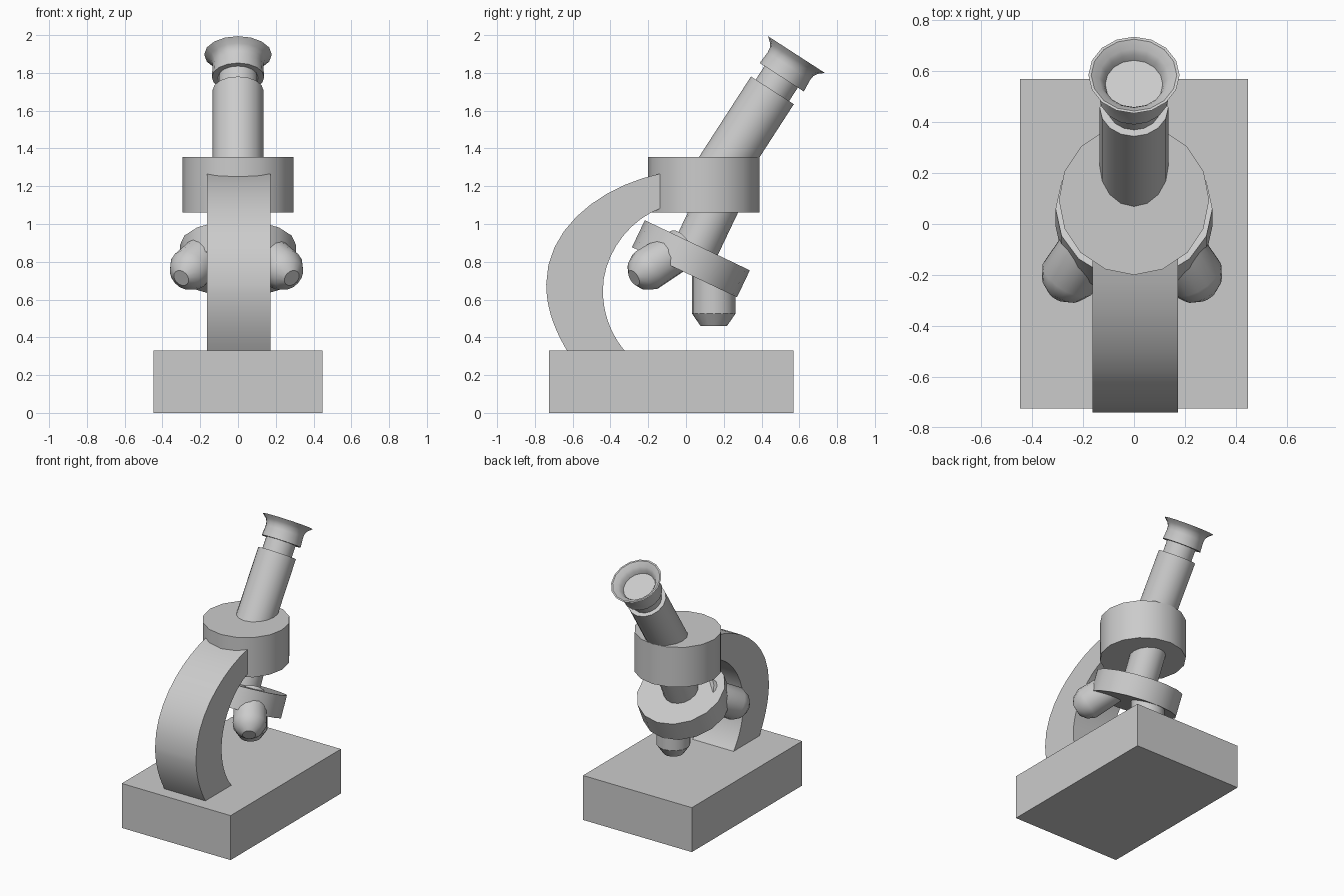
import bpy, bmesh, math
from mathutils import Vector
from mathutils.geometry import interpolate_bezier

if "Cube" in bpy.data.objects:
    bpy.data.objects.remove(bpy.data.objects["Cube"])


def finish(bm, name):
    bmesh.ops.recalc_face_normals(bm, faces=bm.faces)
    mesh = bpy.data.meshes.new(name)
    bm.to_mesh(mesh)
    bm.free()
    ob = bpy.data.objects.new(name, mesh)
    bpy.context.collection.objects.link(ob)
    bpy.ops.object.select_all(action='DESELECT')
    ob.select_set(True)
    bpy.context.view_layer.objects.active = ob
    bpy.ops.object.shade_smooth_by_angle(angle=math.radians(30))
    return ob


def lathe(name, origin, axis, profile, sides=16):
    """Turned solid: profile is (radius, distance along axis), capped at both ends."""
    bm = bmesh.new()
    rings = [[bm.verts.new((r * math.cos(2 * math.pi * i / sides),
                            r * math.sin(2 * math.pi * i / sides), t))
              for i in range(sides)] for r, t in profile]
    for a, b in zip(rings, rings[1:]):
        for i in range(sides):
            j = (i + 1) % sides
            bm.faces.new((a[i], a[j], b[j], b[i]))
    bm.faces.new(rings[0])
    bm.faces.new(rings[-1])
    ob = finish(bm, name)
    ob.rotation_mode = 'QUATERNION'
    ob.rotation_quaternion = Vector((0, 0, 1)).rotation_difference(Vector(axis).normalized())
    ob.location = origin
    return ob


def prism(name, outline, x0, x1):
    """Side outline in (y, z), extruded from x0 to x1."""
    bm = bmesh.new()
    face = bm.faces.new([bm.verts.new((x0, y, z)) for y, z in outline])
    new = bmesh.ops.extrude_face_region(bm, geom=[face])
    bmesh.ops.translate(bm, vec=(x1 - x0, 0, 0),
                        verts=[v for v in new['geom'] if isinstance(v, bmesh.types.BMVert)])
    return finish(bm, name)


def curve(points, n=10):
    """Chain of cubic segments: point, handle, handle, point, ..."""
    out = []
    for i in range(0, len(points) - 1, 3):
        seg = interpolate_bezier(*[Vector((*p, 0)) for p in points[i:i + 4]], n)
        out += [(p.x, p.y) for p in (seg if i == 0 else seg[1:])]
    return out


# Base block
prism("base", [(-.725, 0), (.57, 0), (.57, .33), (-.725, .33)], -.447, .447)

# Curved arm
outer = curve([(-.618, .31), (-.70, .44), (-.74, .56), (-.74, .68),
               (-.74, 1.0), (-.42, 1.21), (-.13, 1.268)])
inner = curve([(-.308, .31), (-.40, .41), (-.44, .53), (-.44, .65),
               (-.44, .83), (-.31, 1.02), (-.13, 1.085)])
prism("arm", outer + inner[::-1], -.163, .173)

# Head drum
lathe("head", (0, .095, 1.06), (0, 0, 1), [(.295, 0), (.295, .295)])

# Eyepiece tube with narrower neck
tilt = (0, .543, .84)
lathe("eyepiece_tube", (0, .4575, 1.7075), tilt,
      [(.135, -.62), (.135, 0), (.105, 0), (.105, .12)])

# Flared eyecup with a recessed floor
lathe("eyecup", (0, .507, 1.777), tilt,
      [(.139, 0), (.134, .07), (.137, .095), (.150, .118), (.179, .143),
       (.168, .143), (.137, .12), (.122, .10), (.113, .075)])

# Tilted nosepiece and its stem
normal = (0, .4305, .9026)
centre = (0, .026, .816)
lathe("nosepiece", centre, normal, [(.308, -.079), (.308, .079)])
lathe("nosepiece_stem", centre, normal, [(.12, 0), (.12, .36)])

# Objective lenses: one pointing down, two swung out to the sides
lathe("objective_down", (0, .147, .525), (0, 0, -1),
      [(.115, -.25), (.115, 0), (.07, .065)])
for side, label in ((-1, "left"), (1, "right")):
    lathe("objective_" + label, (side * .25 - .008, -.21, .755), (side * .48, -.74, -.46),
          [(.108, -.25), (.115, 0), (.088, .055), (.045, .088)])
